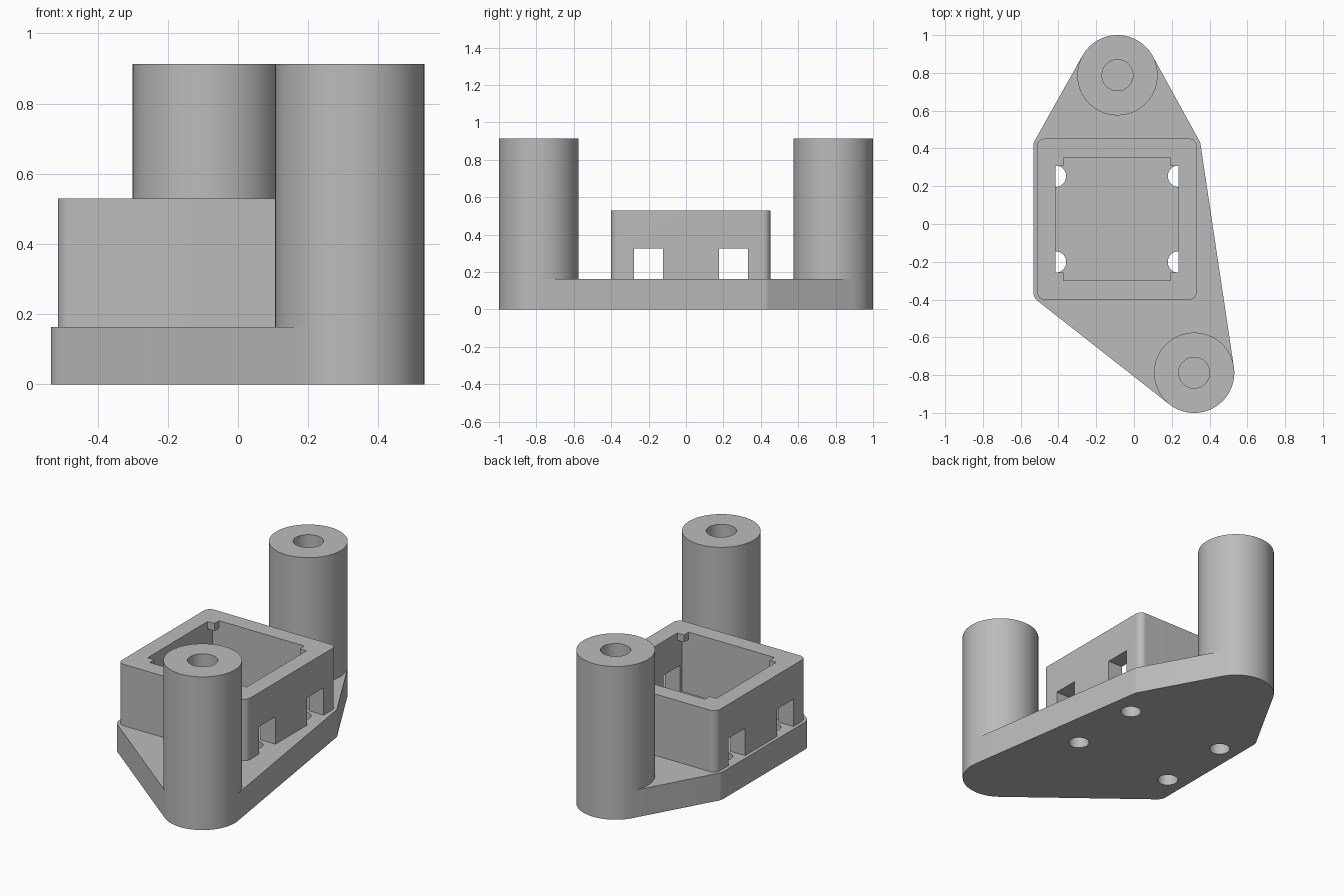
import bpy, bmesh, math
from mathutils import Vector, geometry

if "Cube" in bpy.data.objects:
    bpy.data.objects.remove(bpy.data.objects["Cube"], do_unlink=True)

BASE_TOP, BOX_TOP, POST_TOP = 0.163, 0.529, 0.913
BOX_X, BOX_Y = -0.09, 0.026            # centre of the square holder
BOX_W, BOX_D, CAVITY = 0.846, 0.852, 0.652
CORNER_R, LEDGE = 0.04, 0.02
POST_R, BORE_R = 0.2125, 0.082
POSTS = {"back_post": (-0.0875, 0.7875), "front_post": (0.3185, -0.7875)}
SIGNS = [(-1, -1), (1, -1), (1, 1), (-1, 1)]

grey = bpy.data.materials.new("plain grey")
grey.use_nodes = True
colour = (0.5, 0.5, 0.5, 1)
grey.diffuse_color = colour
grey.node_tree.nodes["Principled BSDF"].inputs["Base Color"].default_value = colour


def circle(centre, r, n=96):
    return [Vector((centre[0] + r * math.cos(math.tau * i / n),
                    centre[1] + r * math.sin(math.tau * i / n))) for i in range(n)]


def hull(points):
    return [points[i] for i in geometry.convex_hull_2d(points)]


def rect(cx, cy, w, d):
    return [Vector((cx + sx * w / 2, cy + sy * d / 2)) for sx, sy in SIGNS]


def corner_circles(r):
    """Circles round the holder's corner centres."""
    centres = rect(BOX_X, BOX_Y, BOX_W - 2 * CORNER_R, BOX_D - 2 * CORNER_R)
    return [p for c in centres for p in circle(c, r)]


def finish(name, bm):
    bmesh.ops.recalc_face_normals(bm, faces=bm.faces)
    mesh = bpy.data.meshes.new(name)
    bm.to_mesh(mesh)
    bm.free()
    mesh.materials.append(grey)
    obj = bpy.data.objects.new(name, mesh)
    bpy.context.collection.objects.link(obj)
    return obj


def prism(name, outline, z0, z1):
    bm = bmesh.new()
    rings = [[bm.verts.new((p.x, p.y, z)) for p in outline] for z in (z0, z1)]
    for ring in rings:
        bm.faces.new(ring)
    n = len(outline)
    for i in range(n):
        j = (i + 1) % n
        bm.faces.new((rings[0][i], rings[0][j], rings[1][j], rings[1][i]))
    return finish(name, bm)


def activate(obj):
    bpy.ops.object.select_all(action="DESELECT")
    obj.select_set(True)
    bpy.context.view_layer.objects.active = obj


def smooth(obj):
    activate(obj)
    bpy.ops.object.shade_smooth_by_angle(angle=math.radians(20))


def cut(obj, cutter):
    cutter.hide_render = True
    mod = obj.modifiers.new("cut", "BOOLEAN")
    mod.operation, mod.solver, mod.object = "DIFFERENCE", "EXACT", cutter
    activate(obj)
    bpy.ops.object.modifier_apply(modifier=mod.name)
    bpy.data.objects.remove(cutter, do_unlink=True)


# Base plate: outline stretched round both posts and the holder
points = corner_circles(CORNER_R + LEDGE)
for centre in POSTS.values():
    points += circle(centre, POST_R)
base = prism("base_plate", hull(points), 0, BASE_TOP)

# Four holes through the plate, centred on the cavity's side walls
for centre in rect(BOX_X, BOX_Y, CAVITY, 0.454):
    cut(base, prism("hole_cutter", circle(centre, 0.057, 48), -0.1, 0.3))
smooth(base)

# Square holder with an open cavity and two windows in each side wall
holder = prism("square_holder", hull(corner_circles(CORNER_R)), BASE_TOP, BOX_TOP)
cut(holder, prism("cavity_cutter", rect(BOX_X, BOX_Y, CAVITY, CAVITY), 0.1, 0.7))
for side in (-1, 1):
    window = rect(BOX_X, BOX_Y + side * 0.227, 1.2, 0.155)
    cut(holder, prism("window_cutter", window, 0.1, 0.326))
smooth(holder)

# Small retaining blocks in the cavity's top corners
CLIP = 0.044
for i, c in enumerate(rect(BOX_X, BOX_Y, CAVITY - CLIP, CAVITY - CLIP)):
    prism(f"corner_clip_{i + 1}", rect(c.x, c.y, CLIP, CLIP), BOX_TOP - CLIP, BOX_TOP)

# Posts: hollow tubes standing on the plate
for name, centre in POSTS.items():
    bm = bmesh.new()
    profile = [(POST_R, BASE_TOP), (POST_R, POST_TOP), (BORE_R, POST_TOP), (BORE_R, BASE_TOP)]
    rings = [[bm.verts.new((p.x, p.y, z)) for p in circle(centre, r)] for r, z in profile]
    for k in range(4):
        a, b = rings[k], rings[(k + 1) % 4]
        for i in range(len(a)):
            j = (i + 1) % len(a)
            bm.faces.new((a[i], a[j], b[j], b[i]))
    smooth(finish(name, bm))
